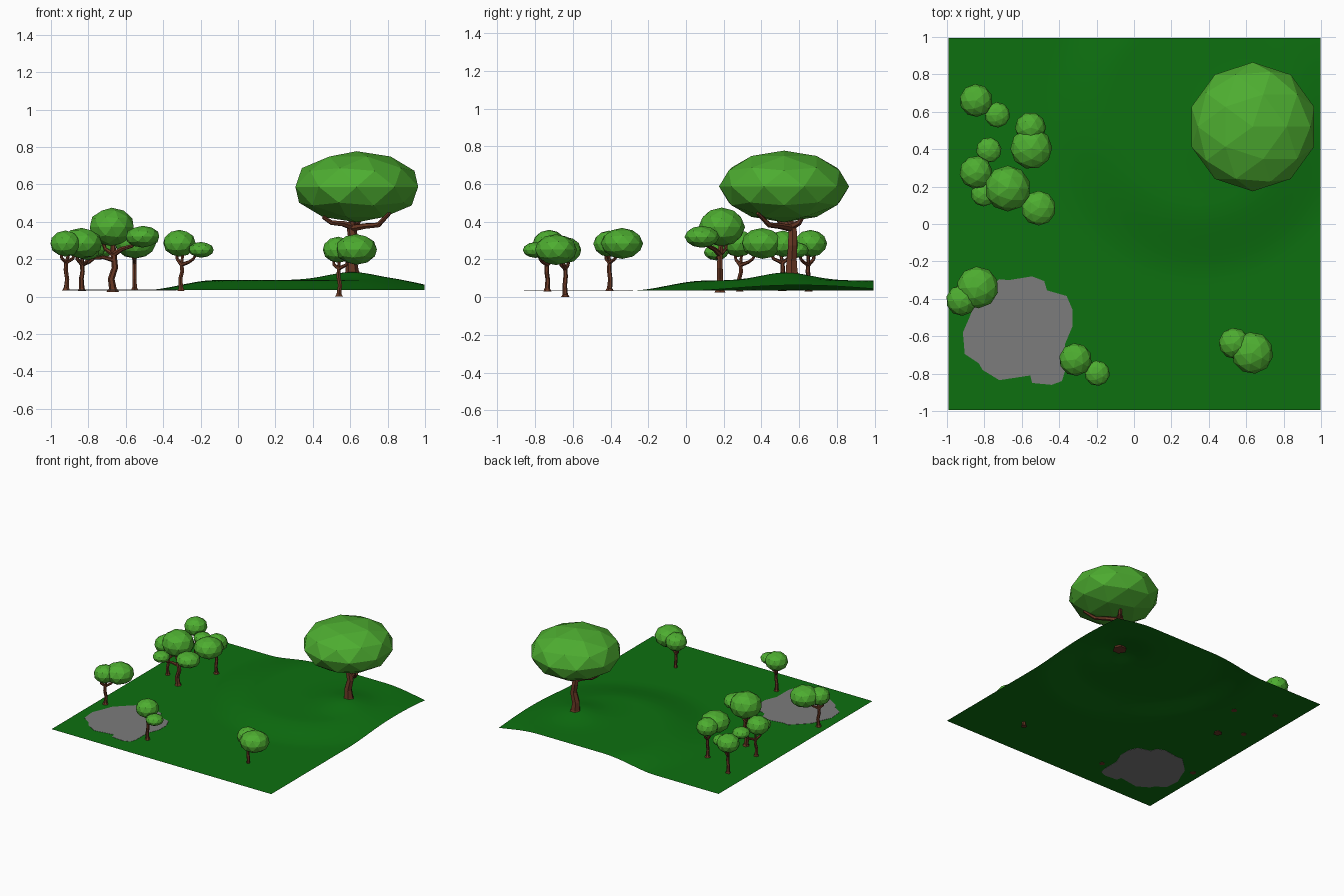
import bpy, bmesh, math
from mathutils import Vector, Matrix


def material(name, rgb):
    m = bpy.data.materials.new(name)
    m.diffuse_color = (*rgb, 1)
    return m


GRASS = material("grass_green", (0.004, 0.16, 0.005))
STONE = material("pond_grey", (0.2, 0.2, 0.2))
LEAF = material("leaf_green", (0.075, 0.42, 0.03))
BARK = material("bark_brown", (0.14, 0.04, 0.018))


def finish(bm, name, mat):
    bmesh.ops.recalc_face_normals(bm, faces=bm.faces)
    me = bpy.data.meshes.new(name)
    bm.to_mesh(me)
    bm.free()
    me.materials.append(mat)
    ob = bpy.data.objects.new(name, me)
    bpy.context.collection.objects.link(ob)
    return ob


def tube(bm, path, sides=6):
    """Tapered limb through (x, y, z, radius) points."""
    pts = [Vector(p[:3]) for p in path]
    rings = []
    for i, p in enumerate(pts):
        d = pts[min(i + 1, len(pts) - 1)] - pts[max(i - 1, 0)]
        q = Vector((0, 0, 1)).rotation_difference(d)
        ring = []
        for k in range(sides):
            a = math.tau * k / sides
            ring.append(bm.verts.new(p + q @ Vector((math.cos(a), math.sin(a), 0)) * path[i][3]))
        rings.append(ring)
    for a, b in zip(rings, rings[1:]):
        for k in range(sides):
            n = (k + 1) % sides
            bm.faces.new((a[k], a[n], b[n], b[k]))
    bm.faces.new(rings[0])
    bm.faces.new(rings[-1])


def tree(name, base, angle, limbs, crowns):
    """Limbs and flattened crowns, turned about the trunk base."""
    place = Matrix.Translation(base) @ Matrix.Rotation(math.radians(angle), 4, 'Z')
    bm = bmesh.new()
    for limb in limbs:
        tube(bm, limb)
    bm.transform(place)
    finish(bm, name + "_trunk", BARK)
    bm = bmesh.new()
    for x, y, z, r, rz in crowns:
        m = Matrix.Translation((x, y, z)) @ Matrix.Diagonal((r, r, rz, 1))
        bmesh.ops.create_icosphere(bm, subdivisions=2, radius=1, matrix=m)
    bm.transform(place)
    finish(bm, name + "_crown", LEAF)


# Ground: flat sheet with a broad plateau and a small mound under the big tree
def ground_height(x, y):
    d = math.hypot((x - 0.35) / 0.85, (y - 0.6) / 0.9)
    t = min(max((d - 0.55) / 0.45, 0), 1)
    plateau = 0.053 * (1 - t * t * (3 - 2 * t))
    r2 = (x - 0.61) ** 2 + (y - 0.53) ** 2
    return 0.035 + plateau + 0.043 * math.exp(-r2 / (2 * 0.13 ** 2))


bm = bmesh.new()
bmesh.ops.create_grid(bm, x_segments=64, y_segments=64, size=0.995)
for v in bm.verts:
    v.co.x += 0.003
    v.co.z = ground_height(v.co.x, v.co.y)
ground = finish(bm, "ground", GRASS)
ground.data.shade_smooth()

# Pond: thin plate passing through the flat corner of the ground
OUTLINE = [(-.915, -.58), (-.88, -.50), (-.85, -.42), (-.79, -.36), (-.72, -.295), (-.67, -.30),
           (-.545, -.28), (-.48, -.305), (-.465, -.355), (-.36, -.385), (-.33, -.455),
           (-.33, -.55), (-.37, -.645), (-.37, -.79), (-.385, -.84), (-.44, -.86),
           (-.545, -.85), (-.555, -.81), (-.72, -.835), (-.81, -.78), (-.83, -.745),
           (-.905, -.695)]
bm = bmesh.new()
face = bm.faces.new([bm.verts.new((x, y, 0.0335)) for x, y in OUTLINE])
ext = bmesh.ops.extrude_face_region(bm, geom=[face], use_keep_orig=True)
for v in ext["geom"]:
    if isinstance(v, bmesh.types.BMVert):
        v.co.z = 0.0365
finish(bm, "pond", STONE)

# Slim tree: tall main crown, small low crown on a side branch (along +x)
slim_limbs = [
    [(0, 0, -.005, .022), (0, 0, .012, .014), (-.004, 0, .06, .012), (.008, 0, .1, .012), (.004, 0, .14, .011)],
    [(.004, 0, .135, .011), (-.03, .012, .165, .009), (-.04, .015, .22, .007)],
    [(.004, 0, .135, .011), (.05, 0, .15, .009), (.075, 0, .165, .008), (.105, 0, .205, .006)],
    [(.004, 0, .135, .010), (.012, .005, .22, .007)]]
slim_crowns = [(-.012, .005, .25, .088, .072), (.125, 0, .215, .068, .042)]
for i, (x, y, a) in enumerate([(-.305, -.735, -30), (-.837, .65, -32), (-.835, .285, 62)]):
    tree(f"slim_tree_{i + 1}", (x, y, .035), a, slim_limbs, slim_crowns)

# Wide tree: small crown above the trunk, large crown to one side (along +x)
wide_limbs = [
    [(0, 0, 0, .024), (0, 0, .015, .014), (.006, 0, .06, .012), (-.004, 0, .11, .012), (0, 0, .155, .011)],
    [(0, 0, .15, .011), (-.03, 0, .17, .009), (-.04, .005, .22, .007)],
    [(0, 0, .15, .011), (.045, 0, .17, .009), (.07, 0, .22, .007)],
    [(0, 0, .15, .010), (.01, -.02, .22, .007)]]
wide_crowns = [(-.005, 0, .25, .083, .07), (.105, 0, .252, .112, .082)]
for i, (x, y, z, a) in enumerate([(-.918, -.405, .033, 39), (-.553, .51, .033, -88), (.54, -.64, 0, -28)]):
    tree(f"wide_tree_{i + 1}", (x, y, z), a, wide_limbs, wide_crowns)

# Three-crowned tree
tree("three_crown_tree", (-.67, .18, .025), 0, [
    [(0, 0, 0, .034), (0, 0, .02, .02), (-.008, 0, .07, .018), (.012, 0, .13, .017), (.004, 0, .21, .016)],
    [(.004, 0, .2, .016), (.05, -.03, .23, .012), (.1, -.06, .245, .01), (.14, -.08, .28, .008)],
    [(.01, 0, .17, .014), (-.05, -.01, .185, .01), (-.09, -.015, .18, .008), (-.12, -.02, .205, .007)],
    [(.004, 0, .2, .016), (0, .01, .3, .01)],
    [(.004, 0, .2, .013), (-.04, .03, .23, .01), (-.06, .04, .29, .008)]],
    [(-.005, .01, .347, .123, .103), (.16, -.095, .295, .093, .058), (-.135, -.02, .213, .066, .043)])

# Large tree on the mound
tree("large_tree", (.61, .56, .115), 0, [
    [(0, 0, -.01, .055), (0, 0, .02, .036), (-.005, 0, .08, .031), (.012, .005, .16, .027),
     (0, .005, .23, .026), (-.005, 0, .28, .022)],
    [(0, 0, .26, .02), (-.05, -.03, .275, .016), (-.11, -.06, .28, .013), (-.155, -.08, .31, .01)],
    [(0, 0, .25, .02), (.07, -.06, .262, .016), (.14, -.12, .268, .014), (.2, -.18, .33, .01)],
    [(0, 0, .26, .02), (.03, .04, .28, .015), (.05, .07, .33, .01)],
    [(0, 0, .26, .02), (0, -.02, .36, .014)]],
    [(.025, -.04, .472, .345, .19)])
